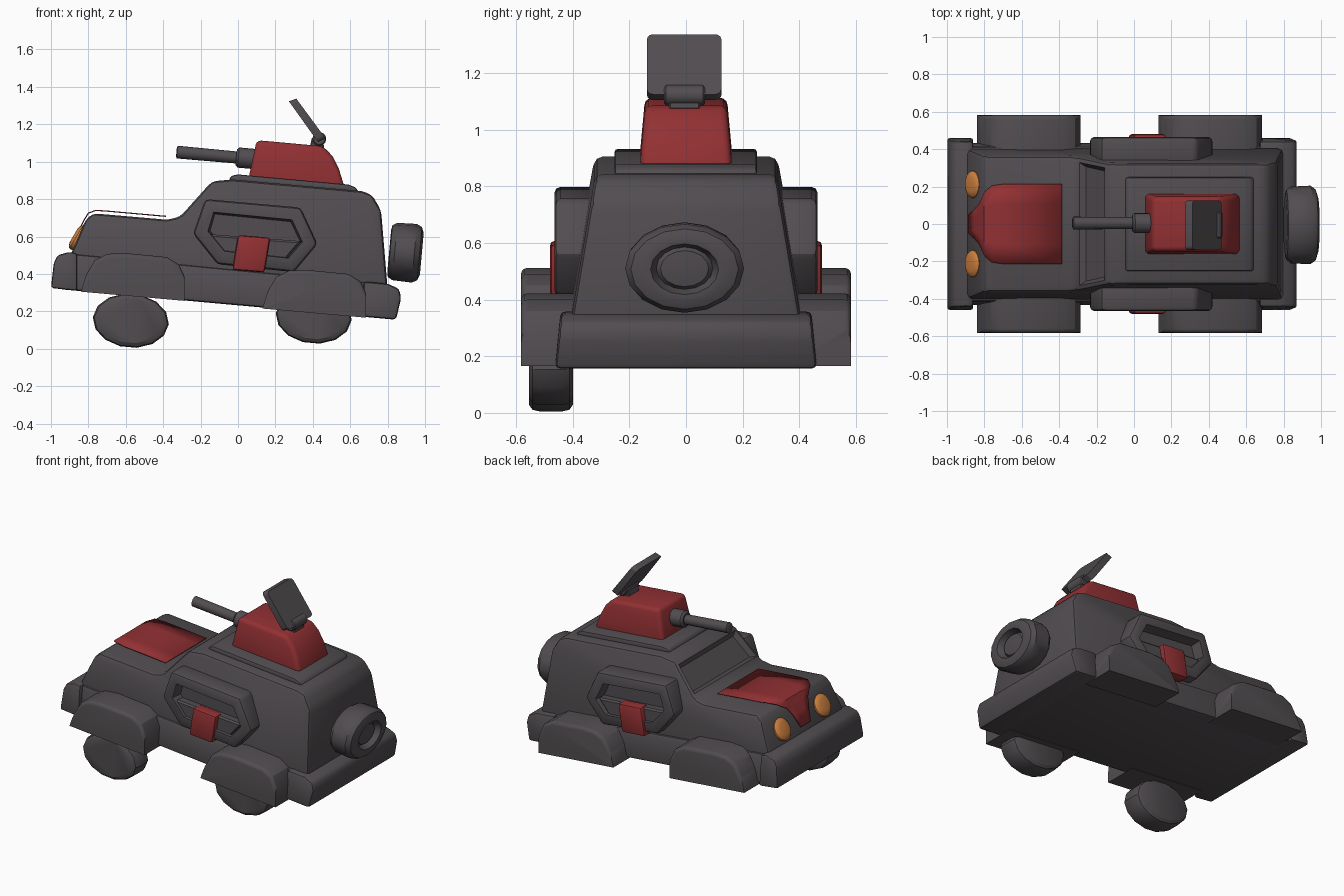
import bpy, bmesh, math
from mathutils import Matrix, Vector

if "Cube" in bpy.data.objects:
    bpy.data.objects.remove(bpy.data.objects["Cube"])

TILT = math.radians(5.2)          # the whole vehicle sits slightly nose-up


def material(name, rgb):
    m = bpy.data.materials.new(name)
    m.diffuse_color = (*rgb, 1)
    m.use_nodes = True
    m.node_tree.nodes["Principled BSDF"].inputs["Base Color"].default_value = m.diffuse_color
    return m


GREY = material("dark_grey", (0.082, 0.073, 0.08))
RED = material("dark_red", (0.29, 0.03, 0.033))
ORANGE = material("lamp_orange", (0.62, 0.22, 0.05))


def finish(name, bm, mat, mirror=False):
    bmesh.ops.recalc_face_normals(bm, faces=bm.faces)
    me = bpy.data.meshes.new(name)
    bm.to_mesh(me)
    bm.free()
    me.materials.append(mat)
    ob = bpy.data.objects.new(name, me)
    bpy.context.collection.objects.link(ob)
    if mirror:
        mod = ob.modifiers.new("mirror", 'MIRROR')
        mod.use_axis = (False, True, False)
    return ob


def rise(x, z):
    """Height above the tilted underside."""
    return z - (0.231 - 0.09 * x)


def prism(pts, near, far, bevel=0.02, seg=2, taper=0.0):
    """Side profile (x, z) spanned between two y values, narrowing with height."""
    bm = bmesh.new()
    rings = []
    for y in (near, far):
        rings.append([bm.verts.new((x, y - math.copysign(taper * rise(x, z), y), z))
                      for x, z in pts])
    n = len(pts)
    bm.faces.new(rings[0])
    bm.faces.new(rings[1][::-1])
    for i in range(n):
        j = (i + 1) % n
        bm.faces.new((rings[0][i], rings[1][i], rings[1][j], rings[0][j]))
    bmesh.ops.recalc_face_normals(bm, faces=bm.faces)
    if bevel:
        edges = [e for e in bm.edges if e.calc_face_angle(0) > 0.3]
        bmesh.ops.bevel(bm, geom=edges, offset=bevel, segments=seg,
                        profile=0.5, affect='EDGES', clamp_overlap=True)
    return bm


def facing_face(bm, direction):
    """Largest face pointing roughly along a direction."""
    d = Vector(direction).normalized()
    bm.normal_update()
    return max((f for f in bm.faces if f.normal.dot(d) > 0.9), key=lambda f: f.calc_area())


def lathe(name, profile, loc, rot=TILT, axis='X', n=16, squash=1.0, mat=GREY, mirror=False):
    """Revolve (along, radius) points; squash flattens the vertical direction."""
    bm = bmesh.new()
    rings = []
    for a, r in profile:
        ring = []
        for i in range(n):
            t = 2 * math.pi * i / n
            c, s = r * math.cos(t), r * math.sin(t) * squash
            ring.append(bm.verts.new((a, c, s) if axis == 'X' else (c, a, s)))
        rings.append(ring)
    for p, q in zip(rings, rings[1:]):
        for i in range(n):
            j = (i + 1) % n
            bm.faces.new((p[i], p[j], q[j], q[i]))
    bm.faces.new(rings[0])
    bm.faces.new(rings[-1])
    bm.transform(Matrix.Translation(loc) @ Matrix.Rotation(rot, 4, 'Y'))
    return finish(name, bm, mat, mirror)


# Lower chassis between the bumpers
finish("chassis", prism([(-0.95, 0.318), (0.8, 0.16), (0.8, 0.345), (-0.9, 0.51)],
                        -0.435, 0.435, 0.02, taper=0.1), GREY)

# Bumpers
finish("front_bumper", prism([(-1.0, 0.325), (-0.86, 0.309), (-0.86, 0.51), (-0.9, 0.518),
                              (-0.965, 0.5), (-0.985, 0.46)],
                             -0.462, 0.462, 0.015, taper=0.1), GREY)
finish("rear_bumper", prism([(0.67, 0.171), (0.845, 0.155), (0.872, 0.27), (0.862, 0.32),
                             (0.8, 0.348), (0.67, 0.36)],
                            -0.462, 0.462, 0.018, taper=0.1), GREY)

# Cabin and bonnet, with a sunken windscreen
bm = prism([(-0.905, 0.48), (0.8, 0.32), (0.765, 0.74), (0.715, 0.825), (0.66, 0.843),
            (-0.03, 0.905), (-0.14, 0.895), (-0.31, 0.705), (-0.38, 0.69),
            (-0.775, 0.724), (-0.815, 0.69)],
           -0.435, 0.435, 0.035, 2, taper=0.17)
screen = facing_face(bm, (-0.75, 0, 0.66))
bmesh.ops.inset_region(bm, faces=[screen], thickness=0.03, depth=-0.03)
finish("cabin", bm, GREY)

# Bonnet panel: a thin sheet folding down over the nose
bm = bmesh.new()
rows = [(-0.385, 0.708, 0.215), (-0.69, 0.735, 0.215), (-0.76, 0.74, 0.205),
        (-0.8, 0.725, 0.17), (-0.825, 0.685, 0.11), (-0.85, 0.635, 0.08), (-0.885, 0.555, 0.05)]
grid = [[bm.verts.new((x, w * k, z)) for k in (-1, -0.5, 0, 0.5, 1)] for x, z, w in rows]
for a, b in zip(grid, grid[1:]):
    for k in range(4):
        bm.faces.new((a[k], b[k], b[k + 1], a[k + 1]))
ob = finish("bonnet_panel", bm, RED)
sheet = ob.modifiers.new("thickness", 'SOLIDIFY')
sheet.thickness = 0.006
sheet.offset = 0

# Headlamps set on the sloping nose
lathe("headlamp", [(-0.022, 0.04), (-0.016, 0.062), (-0.006, 0.072), (0.03, 0.072)],
      (-0.86, 0.212, 0.595), rot=math.radians(30), mat=ORANGE, mirror=True)

# Mudguards: same shape front and rear
guard = [(-0.84, 0.305), (-0.81, 0.4), (-0.765, 0.475), (-0.7, 0.507), (-0.61, 0.512),
         (-0.38, 0.49), (-0.315, 0.45), (-0.285, 0.385), (-0.285, 0.256)]
for name, dx, dz in (("front_mudguard", 0, 0), ("rear_mudguard", 0.97, -0.09)):
    bm = prism([(x + dx, z + dz) for x, z in guard], 0.36, 0.583, 0)
    rim = [e for e in bm.edges if all(v.co.y > 0.5 for v in e.verts)
           and min(rise(v.co.x, v.co.z) for v in e.verts) > 0.0
           and max(rise(v.co.x, v.co.z) for v in e.verts) > 0.04]
    bmesh.ops.bevel(bm, geom=rim, offset=0.028, segments=3, profile=0.5,
                    affect='EDGES', clamp_overlap=True)
    finish(name, bm, GREY, mirror=True)

# Road wheels, present on one side only
for name, x, z in (("front_wheel", -0.573, 0.15), ("rear_wheel", 0.405, 0.172)):
    lathe(name, [(-0.078, 0.17), (-0.065, 0.196), (-0.04, 0.204), (0.04, 0.204),
                 (0.065, 0.196), (0.078, 0.17)],
          (x, -0.477, z), axis='Y', n=14, squash=0.71)

# Spare wheel on the tail, with a recessed hub
lathe("spare_wheel", [(-0.085, 0.15), (-0.08, 0.185), (-0.055, 0.205), (0.05, 0.21),
                      (0.078, 0.19), (0.09, 0.15), (0.088, 0.12), (0.06, 0.108),
                      (0.045, 0.1), (0.062, 0.085), (0.066, 0.04)],
      (0.893, -0.005, 0.515), squash=0.75)

# Side pods: six-sided frame with a sunken centre
pod = [(-0.24, 0.615), (-0.175, 0.8), (0.335, 0.755), (0.425, 0.56), (0.3, 0.41), (-0.11, 0.452)]
bm = prism(pod, 0.31, 0.465, 0.022, 2)
outer = facing_face(bm, (0, 1, 0))
bmesh.ops.inset_region(bm, faces=[outer], thickness=0.055, depth=0)
bmesh.ops.inset_region(bm, faces=[outer], thickness=0.012, depth=-0.07)
finish("side_pod", bm, GREY, mirror=True)
finish("pod_sill", prism([(-0.16, 0.613), (0.34, 0.575), (0.25, 0.47), (-0.08, 0.5)],
                         0.37, 0.448, 0.01, 1), GREY, mirror=True)
finish("pod_latch", prism([(0.0, 0.608), (0.172, 0.594), (0.142, 0.408), (-0.03, 0.422)],
                          0.4, 0.48, 0.015, 2), RED, mirror=True)

# Roof plate
finish("roof_plate", prism([(-0.05, 0.902), (0.645, 0.838), (0.63, 0.862), (0.59, 0.878),
                            (0.0, 0.932), (-0.035, 0.925)],
                           -0.252, 0.25, 0.01, 2), GREY)

# Turret
finish("turret", prism([(0.055, 0.905), (0.57, 0.862), (0.54, 0.96), (0.505, 1.03),
                        (0.455, 1.083), (0.1, 1.115)],
                       -0.225, 0.225, 0.025, 3, taper=0.09), RED)

# Gun barrel with collar
lathe("gun_barrel", [(-0.175, 0.024), (-0.17, 0.034), (0.17, 0.032)], (-0.155, 0.005, 1.036))
lathe("gun_collar", [(-0.06, 0.042), (-0.048, 0.054), (0.03, 0.054), (0.1, 0.058)],
      (0.05, 0.005, 1.018))

# Open hatch lid and its hinge
lid = [(0.272, 1.323), (0.312, 1.337), (0.468, 1.125), (0.428, 1.105)]
bm = prism(lid, -0.138, 0.125, 0)
corners = [e for e in bm.edges if e.calc_length() < 0.06]
bmesh.ops.bevel(bm, geom=corners, offset=0.022, segments=3, profile=0.5, affect='EDGES')
finish("hatch_lid", bm, GREY)
lathe("hatch_hinge", [(-0.072, 0.03), (-0.065, 0.037), (0.065, 0.037), (0.072, 0.03)],
      (0.435, -0.005, 1.122), axis='Y', n=14)
finish("hinge_bracket", prism([(0.385, 1.08), (0.46, 1.07), (0.455, 1.13), (0.395, 1.13)],
                              -0.06, 0.05, 0.006, 1), GREY)

# Smooth shading with crisp edges
for o in bpy.context.scene.objects:
    o.select_set(True)
    bpy.context.view_layer.objects.active = o
bpy.ops.object.shade_smooth_by_angle(angle=math.radians(32))
